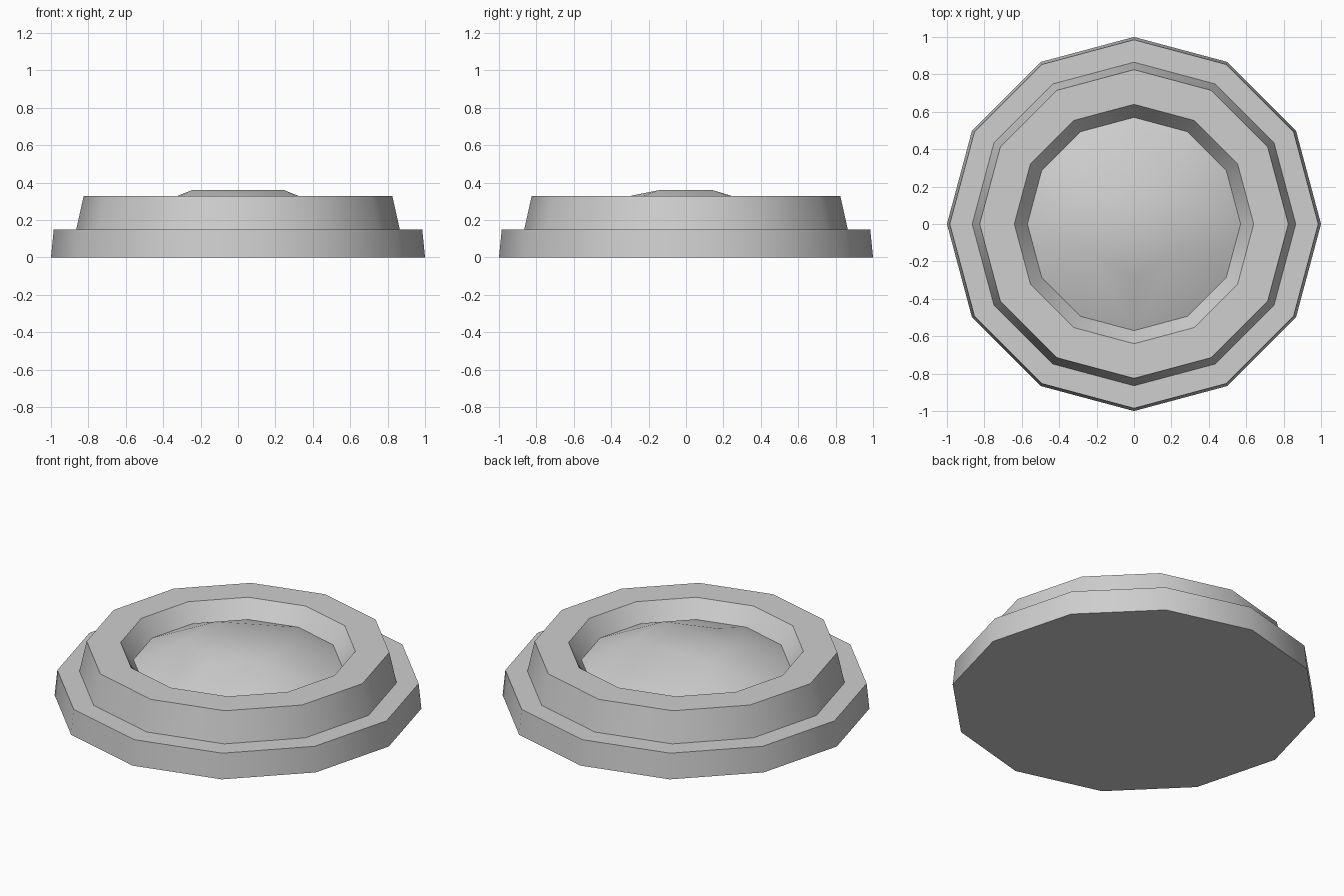
import bpy, bmesh, math

if "Cube" in bpy.data.objects:
    bpy.data.objects.remove(bpy.data.objects["Cube"])

SIDES = 12

grey = bpy.data.materials.new("light_grey")
grey.use_nodes = True
colour = (0.62, 0.62, 0.62, 1)
grey.diffuse_color = colour
grey.node_tree.nodes["Principled BSDF"].inputs["Base Color"].default_value = colour


def ring(bm, radius, z):
    """Ring of vertices with a corner on +x."""
    step = math.tau / SIDES
    return [bm.verts.new((radius * math.cos(i * step), radius * math.sin(i * step), z))
            for i in range(SIDES)]


def finish(bm, name):
    """Turn the bmesh into a smooth object with sharp steps."""
    bmesh.ops.recalc_face_normals(bm, faces=bm.faces)
    mesh = bpy.data.meshes.new(name)
    bm.to_mesh(mesh)
    bm.free()
    mesh.materials.append(grey)
    obj = bpy.data.objects.new(name, mesh)
    bpy.context.collection.objects.link(obj)
    bpy.ops.object.select_all(action="DESELECT")
    obj.select_set(True)
    bpy.context.view_layer.objects.active = obj
    bpy.ops.object.shade_smooth_by_angle(angle=math.radians(40))
    return obj


# Stepped base: tapered plinth, tapered collar and the wall of the recess
profile = [(1, 0), (0.985, 0.15), (0.865, 0.15), (0.825, 0.33), (0.64, 0.33), (0.57, 0.23)]
bm = bmesh.new()
rings = [ring(bm, r, z) for r, z in profile]
for low, high in zip(rings, rings[1:]):
    for i in range(SIDES):
        j = (i + 1) % SIDES
        bm.faces.new((low[i], low[j], high[j], high[i]))
bm.faces.new(rings[0])
bm.faces.new(rings[-1])
finish(bm, "stepped_base")

# Low faceted dome with a flat top, filling the recess
bm = bmesh.new()
ring(bm, 0.57, 0.23)
for sx in (-1, 1):
    for sy in (-1, 1):
        bm.verts.new((sx * 0.247, sy * 0.143, 0.36))
bm.verts.new((0, -0.285, 0.332))
bmesh.ops.convex_hull(bm, input=bm.verts)
underside = [f for f in bm.faces if all(v.co.z < 0.24 for v in f.verts)]
bmesh.ops.delete(bm, geom=underside, context="FACES")
finish(bm, "dome")
